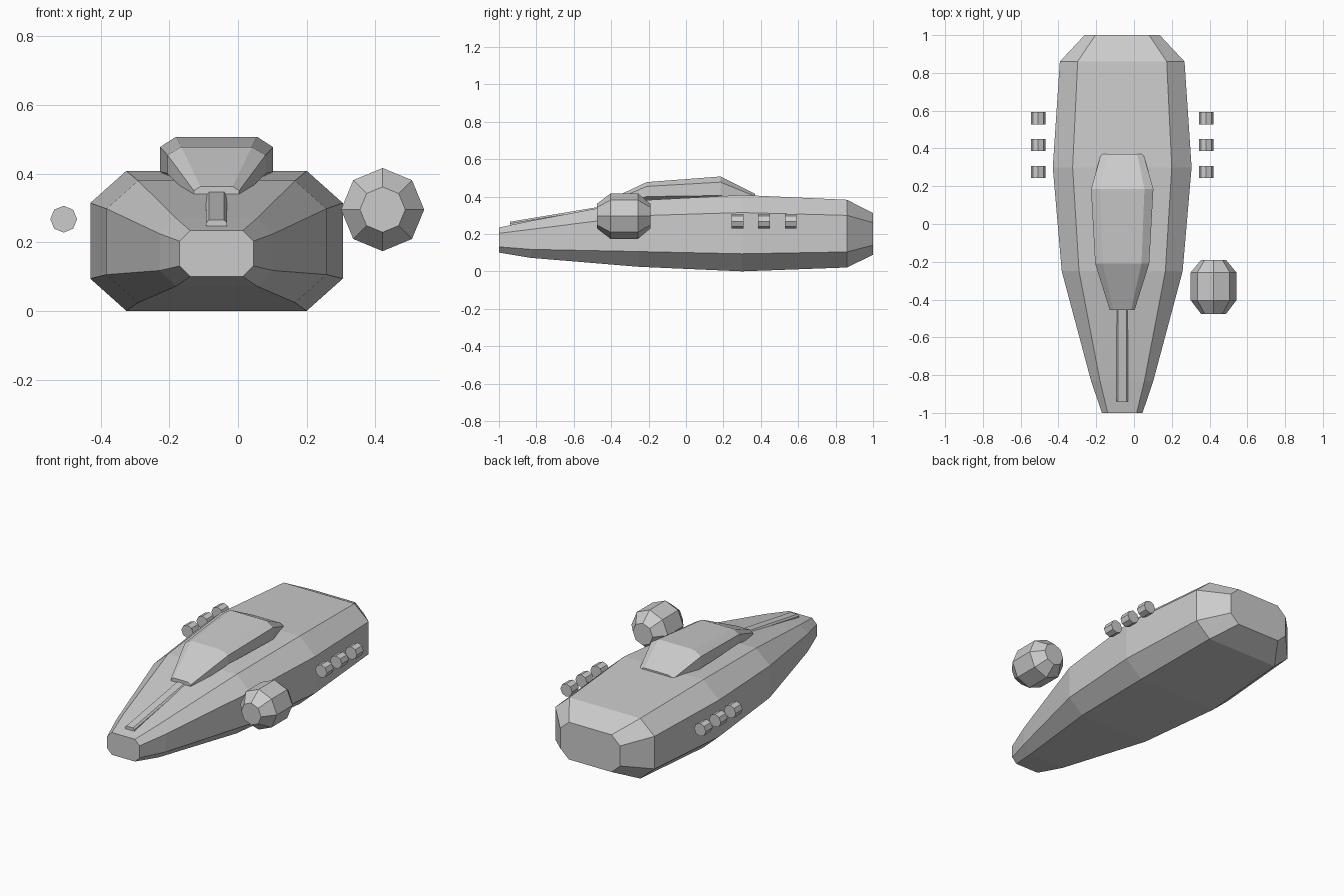
import bpy, bmesh, math

if "Cube" in bpy.data.objects:
    bpy.data.objects.remove(bpy.data.objects["Cube"])

grey = bpy.data.materials.new("plain grey")
grey.diffuse_color = (0.6, 0.6, 0.6, 1)
grey.use_nodes = True
grey.node_tree.nodes["Principled BSDF"].inputs["Base Color"].default_value = grey.diffuse_color

CX = -0.0625          # centre line of the ship
IN_X, IN_Z = 0.714, 0.54   # corner cut of the eight-sided section


def loft(name, rings):
    """Skin a list of rings (same point count) and cap both ends."""
    bm = bmesh.new()
    loops = [[bm.verts.new(p) for p in ring] for ring in rings]
    n = len(loops[0])
    for a, b in zip(loops, loops[1:]):
        for i in range(n):
            j = (i + 1) % n
            bm.faces.new((a[i], a[j], b[j], b[i]))
    bm.faces.new(loops[0])
    bm.faces.new(loops[-1])
    bmesh.ops.recalc_face_normals(bm, faces=bm.faces)
    me = bpy.data.meshes.new(name)
    bm.to_mesh(me)
    bm.free()
    me.materials.append(grey)
    ob = bpy.data.objects.new(name, me)
    bpy.context.collection.objects.link(ob)
    return ob


def section(y, hw, cz, hh):
    """Box section with cut corners: half width, centre height, half height."""
    a, b = IN_X, IN_Z
    pts = [(a, 1), (1, b), (1, -b), (a, -1), (-a, -1), (-1, -b), (-1, b), (-a, 1)]
    return [(CX + hw * u, y, cz + hh * v) for u, v in pts]


def octagon(x, y, z, r):
    return [(x + r * math.cos(i * math.pi / 4), y, z + r * math.sin(i * math.pi / 4))
            for i in range(8)]


# Main hull
loft("hull", [section(*s) for s in (
    (-1.0, 0.1075, 0.167, 0.067),
    (-0.83, 0.165, 0.171, 0.099),
    (-0.25, 0.32, 0.2015, 0.1775),
    (0.3, 0.3675, 0.204, 0.204),
    (0.86, 0.33, 0.2015, 0.181),
    (1.0, 0.199, 0.2, 0.112))])

# Raised canopy
loft("canopy", [section(*s) for s in (
    (-0.455, 0.066, 0.336, 0.026),
    (-0.21, 0.143, 0.427, 0.05),
    (0.185, 0.165, 0.441, 0.066),
    (0.37, 0.112, 0.386, 0.028))])

# Low spine running down the nose
loft("nose_spine", [section(*s) for s in (
    (-0.94, 0.031, 0.245, 0.02),
    (-0.40, 0.031, 0.335, 0.02))])

# Faceted pod on the right side
loft("side_pod", [octagon(0.421, y, 0.295, r) for y, r in (
    (-0.476, 0.066), (-0.404, 0.121), (-0.256, 0.121), (-0.19, 0.066))])

# Three small thrusters on each side
for side, tag in ((-1, "left"), (1, "right")):
    for k in range(3):
        y = 0.275 + 0.1425 * k
        loft(f"thruster_{tag}_{k + 1}",
             [octagon(CX + side * 0.445, y + d, 0.267, 0.039) for d in (-0.032, 0.032)])
